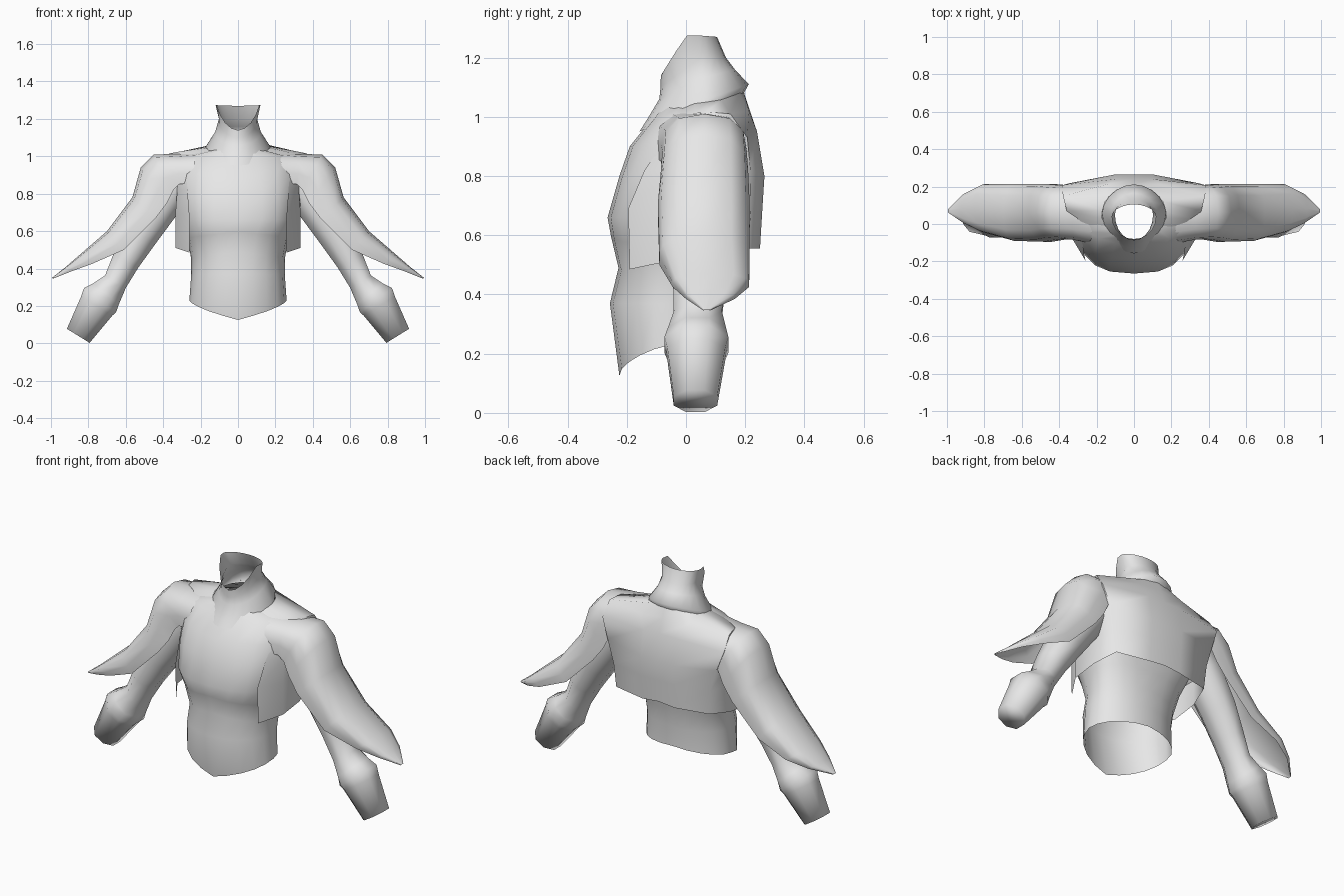
import bpy, math
from mathutils import Vector

grey = bpy.data.materials.new("light_grey")
grey.diffuse_color = (0.8, 0.8, 0.8, 1)


def loft(name, rows, closed=False, cap_end=False, flip=False, angle=85):
    """Skin a list of equal-length point rows."""
    n = len(rows[0])
    verts = [p for row in rows for p in row]
    faces = []
    for r in range(len(rows) - 1):
        for i in range(n if closed else n - 1):
            j = (i + 1) % n
            faces.append((r * n + i, r * n + j, (r + 1) * n + j, (r + 1) * n + i))
    if cap_end:
        faces.append(tuple(range((len(rows) - 1) * n, len(rows) * n)))
    if flip:
        faces = [f[::-1] for f in faces]
    mesh = bpy.data.meshes.new(name)
    mesh.from_pydata(verts, [], faces)
    mesh.materials.append(grey)
    ob = bpy.data.objects.new(name, mesh)
    bpy.context.collection.objects.link(ob)
    bpy.ops.object.select_all(action='DESELECT')
    ob.select_set(True)
    bpy.context.view_layer.objects.active = ob
    bpy.ops.object.shade_smooth_by_angle(angle=math.radians(angle))
    return ob


def spow(v, p):
    return math.copysign(abs(v) ** p, v)


def body_ring(hw, yc, yf, yb, zs, zf, zb, p, by_x=False, n=20):
    """Horizontal ring whose height differs at side, front and back."""
    pts = []
    for i in range(n):
        a = 2 * math.pi * i / n
        c, s = spow(math.cos(a), p), spow(math.sin(a), p)
        w = max(0, 1 - abs(c)) ** .65 if by_x else abs(s)
        y = yc + (s * (yc - yf) if s < 0 else s * (yb - yc))
        pts.append((hw * c, y, zs + ((zf if s < 0 else zb) - zs) * w))
    return pts


# Torso: half width, y centre, front, back, z at side, front, back, squareness
torso = [
    (.26, -.05, -.225, .12, .23, .125, .26, .97),
    (.25, -.04, -.257, .12, .37, .37, .37, .97),
    (.25, -.02, -.228, .13, .45, .49, .47, .95),
    (.27, 0, -.253, .15, .56, .595, .57, .85),
    (.305, .03, -.265, .17, .66, .66, .66, .74),
    (.325, .05, -.225, .19, .80, .80, .80, .78),
    (.33, .07, -.19, .20, .91, .90, .92, .88),
    (.31, .07, -.11, .19, 1.0, 1.0, 1.02, .95),
    (.15, .06, -.08, .17, 1.03, 1.05, 1.05, .95),
]
loft("torso", [body_ring(*r, by_x=True) for r in torso], closed=True)

# Standing collar, pointed at the chest, with an open notch at the front
collar = [
    (.172, .06, -.158, .19, 1.04, .95, 1.07, 1.1),
    (.17, .06, -.135, .212, 1.055, .985, 1.11, 1.08),
    (.122, .05, -.09, .165, 1.13, 1.06, 1.16, 1.0),
    (.102, .05, -.086, .135, 1.2, 1.1, 1.2, 1.0),
]
rows = [body_ring(*r) for r in collar]
rim = body_ring(.12, .04, -.085, .105, 1.275, 1.275, 1.27, 1.05)
rows.append([(x, y, z if y > 0 else 1.275 + y * 1.59) for x, y, z in rim])
loft("collar", rows, closed=True)

# Cropped jacket: wraps back and sides, crosses the shoulders, ends under the collar
jacket = [
    [(.26, -.19, .485), (.335, -.07, .51), (.335, .08, .53), (.295, .21, .555), (.1, .25, .555), (0, .25, .565)],
    [(.26, -.195, .69), (.335, -.07, .69), (.335, .08, .69), (.305, .22, .69), (.1, .258, .69), (0, .258, .69)],
    [(.27, -.14, .82), (.325, -.05, .82), (.335, .08, .82), (.345, .218, .82), (.1, .265, .8), (0, .265, .8)],
    [(.28, -.05, .95), (.32, 0, .95), (.35, .08, .95), (.385, .207, .93), (.1, .24, .95), (0, .24, .95)],
    [(.25, -.02, 1.0), (.3, .03, 1.015), (.36, .07, 1.017), (.38, .15, 1.01), (.14, .213, 1.02), (0, .213, 1.03)],
    [(.15, -.01, 1.03), (.17, .03, 1.045), (.17, .07, 1.05), (.155, .12, 1.058), (.08, .18, 1.08), (0, .195, 1.085)],
]
loft("jacket", [r + [(-x, y, z) for x, y, z in r[-2::-1]] for r in jacket])

# Sleeve stations: ridge x, z, lower edge x, z, front y, back y
sleeve = [
    (.22, 1.02, .25, .86, -.10, .19),
    (.33, 1.012, .315, .85, -.085, .2),
    (.45, 1.01, .345, .82, -.08, .205),
    (.52, .94, .38, .75, -.085, .21),
    (.565, .78, .44, .67, -.095, .215),
    (.70, .60, .61, .50, -.09, .215),
    (.85, .47, .78, .425, -.045, .213),
    (.925, .405, .89, .385, 0, .165),
    (.995, .35, .99, .345, .06, .08),
]
# Cross-section: (rise from lower edge to ridge, share of the half depth)
arch = [(0, -1), (.35, -1), (.68, -.92), (.92, -.6), (1, 0),
        (.92, .6), (.68, .92), (.35, 1), (0, 1)]
# Arm running into a cuffed glove: centre x, z, radius, y centre, y radius
arm = [(.32, .87, .10, .06, .10), (.40, .76, .105, .06, .11), (.52, .58, .094, .055, .10),
       (.60, .44, .077, .045, .09), (.655, .33, .066, .04, .083), (.705, .265, .09, .037, .1),
       (.738, .23, .11, .035, .11), (.755, .2, .1, .035, .1),
       (.854, .04, .073, .032, .075)]


def tube(stations, side, n=8):
    """Flat-sided rings set square to the limb's path."""
    rows = []
    for k, (x, z, r, yc, ry) in enumerate(stations):
        a, b = stations[max(k - 1, 0)], stations[min(k + 1, len(stations) - 1)]
        d = Vector((b[0] - a[0], b[1] - a[1])).normalized()
        row = []
        for i in range(n):
            t = 2 * math.pi * (i + .5) / n
            c = 1.06 * r * math.cos(t)
            row.append((side * (x - d.y * c), yc + 1.06 * ry * math.sin(t), z + d.x * c))
        rows.append(row)
    return rows


for side, label in ((1, "left"), (-1, "right")):
    rows = []
    for tx, tz, ex, ez, yf, yb in sleeve:
        yc, h = (yf + yb) / 2, (yb - yf) / 2
        rows.append([(side * (ex + (tx - ex) * u), yc + h * v, ez + (tz - ez) * u)
                     for u, v in arch])
    loft(label + "_open_sleeve", rows, flip=side > 0)
    loft(label + "_gloved_arm", tube(arm, side), closed=True, cap_end=True,
         flip=side > 0, angle=120)
